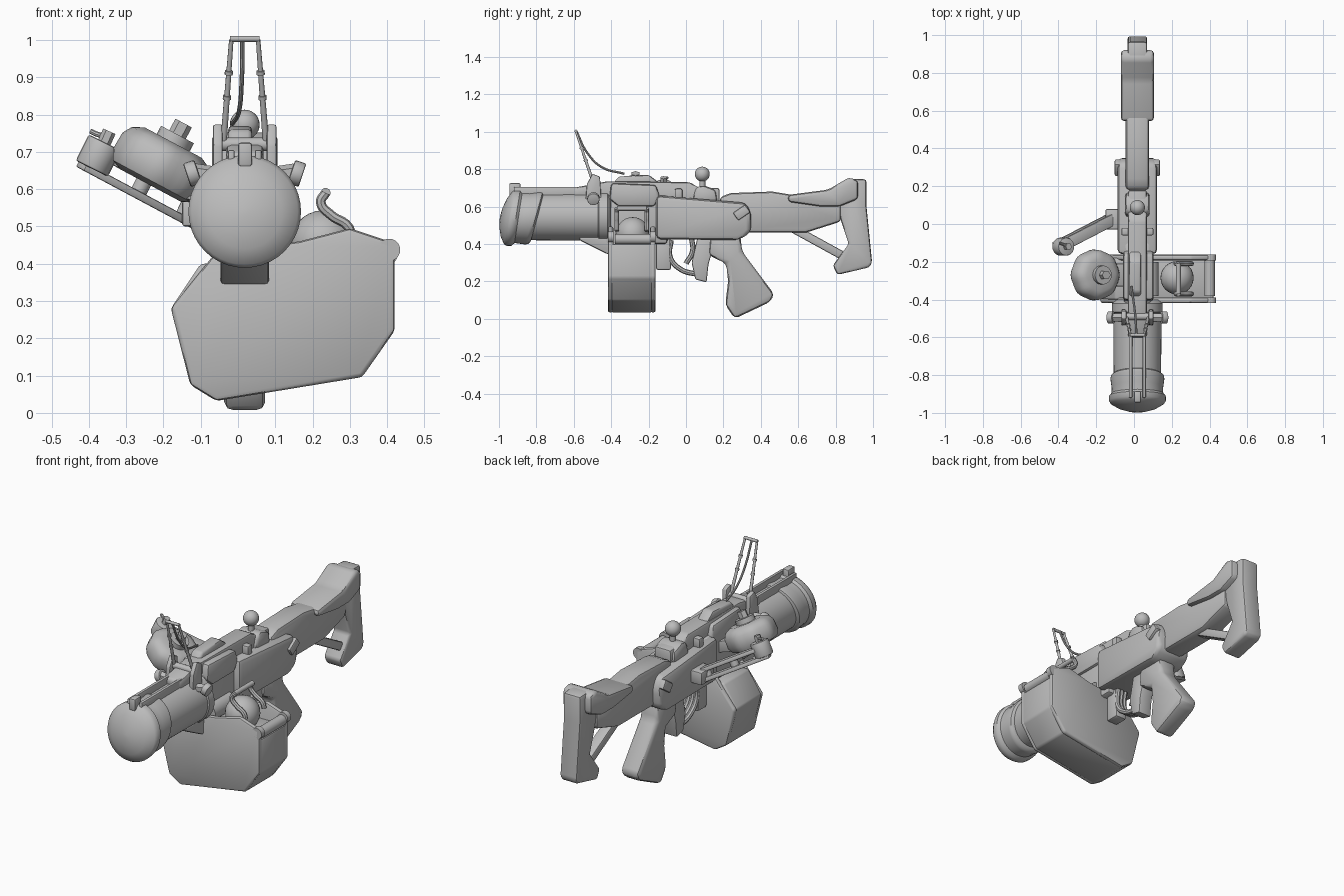
import bpy, bmesh, math
from mathutils import Vector, Matrix

cube = bpy.data.objects.get("Cube")
if cube:
    bpy.data.objects.remove(cube)

grey = bpy.data.materials.new("plain grey")
grey.use_nodes = True
GREY = (0.5, 0.5, 0.5, 1)
grey.diffuse_color = GREY
grey.node_tree.nodes["Principled BSDF"].inputs["Base Color"].default_value = GREY
CX = 0.018  # centre line of the main body


def finish(name, bm, bevel=0.0, segments=2):
    bmesh.ops.recalc_face_normals(bm, faces=bm.faces)
    if bevel:
        edges = [e for e in bm.edges if e.calc_face_angle(0) > 0.35]
        bmesh.ops.bevel(bm, geom=edges, offset=bevel, segments=segments,
                        profile=0.5, affect='EDGES', clamp_overlap=True)
    mesh = bpy.data.meshes.new(name)
    bm.to_mesh(mesh)
    bm.free()
    mesh.materials.append(grey)
    mesh.shade_smooth()
    mesh.set_sharp_from_angle(angle=math.radians(40))
    ob = bpy.data.objects.new(name, mesh)
    bpy.context.collection.objects.link(ob)
    return ob


def prism(name, axis, pts, lo, hi, bevel=0.012):
    """Extrude a profile: axis x takes (y, z), axis y takes (x, z), axis z takes (x, y)."""
    def place(p, d):
        return {'x': (d, p[0], p[1]), 'y': (p[0], d, p[1]), 'z': (p[0], p[1], d)}[axis]
    bm = bmesh.new()
    a = [bm.verts.new(place(p, lo)) for p in pts]
    b = [bm.verts.new(place(p, hi)) for p in pts]
    bm.faces.new(a)
    bm.faces.new(b[::-1])
    for i in range(len(pts)):
        j = (i + 1) % len(pts)
        bm.faces.new((a[i], a[j], b[j], b[i]))
    return finish(name, bm, bevel)


def box(name, x, y, z, bevel=0.008):
    return prism(name, 'z', [(x[0], y[0]), (x[1], y[0]), (x[1], y[1]), (x[0], y[1])], z[0], z[1], bevel)


def rod(name, p, q, r, sides=20, r2=None, bevel=0.0):
    p, q = Vector(p), Vector(q)
    turn = (q - p).to_track_quat('Z', 'Y').to_matrix().to_4x4()
    bm = bmesh.new()
    bmesh.ops.create_cone(bm, cap_ends=True, segments=sides, radius1=r, radius2=r2 or r,
                          depth=(q - p).length, matrix=Matrix.Translation((p + q) / 2) @ turn)
    return finish(name, bm, bevel)


def bar(name, p, q, width, height, bevel=0.005):
    """A rectangular bar from p to q, its width lying along y where it can."""
    p, q = Vector(p), Vector(q)
    along = (q - p).normalized()
    side = Vector((0, 1, 0)) if abs(along.y) < 0.8 else Vector((1, 0, 0))
    up = along.cross(side).normalized()
    side = up.cross(along)
    m = Matrix((along * (q - p).length, side * width, up * height)).transposed().to_4x4()
    bm = bmesh.new()
    bmesh.ops.create_cube(bm, size=1, matrix=Matrix.Translation((p + q) / 2) @ m)
    return finish(name, bm, bevel)


def ball(name, c, r, scale=(1, 1, 1)):
    bm = bmesh.new()
    bmesh.ops.create_uvsphere(bm, u_segments=24, v_segments=14, radius=r,
                              matrix=Matrix.Translation(c) @ Matrix.Diagonal((*scale, 1)))
    return finish(name, bm)


def lathe(name, origin, direction, profile, shear=0.0, sides=40, wobble=0.0):
    """Spin (distance, radius) pairs about a direction."""
    turn = Vector(direction).to_track_quat('Z', 'Y').to_matrix()
    bm = bmesh.new()
    rings = []
    for d, r in profile:
        ring = []
        for i in range(sides):
            a = math.tau * i / sides
            rr = r * (1 + wobble * math.cos(8 * a))
            v = Vector(origin) + turn @ Vector((rr * math.cos(a), rr * math.sin(a), d))
            v.y += shear * (v.z - origin[2])
            ring.append(bm.verts.new(v))
        rings.append(ring)
    for a, b in zip(rings, rings[1:]):
        for i in range(sides):
            j = (i + 1) % sides
            bm.faces.new((a[i], a[j], b[j], b[i]))
    bm.faces.new(rings[0])
    bm.faces.new(rings[-1])
    return finish(name, bm)


def tube(name, pts, r):
    curve = bpy.data.curves.new(name, 'CURVE')
    curve.dimensions = '3D'
    curve.bevel_depth, curve.bevel_resolution, curve.use_fill_caps = r, 2, True
    s = curve.splines.new('BEZIER')
    s.bezier_points.add(len(pts) - 1)
    for b, p in zip(s.bezier_points, pts):
        b.co = p
        b.handle_left_type = b.handle_right_type = 'AUTO'
    s.resolution_u = 6
    temp = bpy.data.objects.new(name + " path", curve)
    bpy.context.collection.objects.link(temp)
    bpy.context.view_layer.update()
    mesh = bpy.data.meshes.new_from_object(temp.evaluated_get(bpy.context.evaluated_depsgraph_get()))
    bpy.data.objects.remove(temp)
    bm = bmesh.new()
    bm.from_mesh(mesh)
    return finish(name, bm)


# Large front tube with a slanted fabric sleeve and domed cover
lathe("front_tube", (CX, 0, 0.545), (0, 1, 0),
      [(-0.85, 0.125), (-0.47, 0.128), (-0.465, 0.134), (-0.42, 0.134), (-0.4, 0.11)])
lathe("tube_sleeve", (CX, 0, 0.54), (0, 1, 0),
      [(-0.92, 0.138), (-0.87, 0.136), (-0.82, 0.143), (-0.805, 0.14), (-0.795, 0.126)], shear=0.28)
lathe("tube_cover", (CX, 0, 0.54), (0, 1, 0),
      [(-0.995, 0.01), (-0.99, 0.05), (-0.975, 0.1), (-0.95, 0.142), (-0.935, 0.151),
       (-0.91, 0.15), (-0.895, 0.136)], shear=0.16)
box("cover_clip", (0, 0.038), (-0.945, -0.885), (0.66, 0.725))
for side in (-1, 1):
    box("top_rail", (CX + side * 0.036 - 0.009, CX + side * 0.036 + 0.009), (-0.92, -0.42), (0.65, 0.705), 0.005)
prism("lower_bracket", 'x', [(-0.57, 0.42), (-0.42, 0.345), (-0.36, 0.345), (-0.36, 0.44), (-0.57, 0.44)], CX - 0.065, CX + 0.065)

# Receiver
prism("receiver", 'x', [(-0.16, 0.425), (0.28, 0.42), (0.345, 0.46), (0.35, 0.56), (0.32, 0.62), (-0.16, 0.66)],
      CX - 0.105, CX + 0.105, 0.025)
box("receiver_core", (CX - 0.07, CX + 0.07), (-0.43, -0.1), (0.4, 0.66), 0.015)
prism("upper_cover", 'x', [(-0.6, 0.65), (-0.6, 0.7), (-0.42, 0.735), (0.02, 0.73), (0.07, 0.7), (0.18, 0.7), (0.18, 0.6), (-0.42, 0.61)],
      CX - 0.05, CX + 0.05, 0.014)
prism("feed_cover", 'x', [(-0.41, 0.64), (-0.36, 0.6), (-0.17, 0.6), (-0.14, 0.65), (-0.16, 0.715), (-0.4, 0.725)],
      CX - 0.075, CX + 0.085, 0.015)
prism("feed_lid", 'x', [(-0.4, 0.71), (-0.36, 0.76), (-0.2, 0.77), (-0.14, 0.725)], CX - 0.045, CX + 0.02)
for side in (-1, 1):
    box("cover_latch", (CX + side * 0.06 - 0.025, CX + side * 0.06 + 0.025), (-0.06, -0.02), (0.64, 0.695))
    bar("rear_lug", (CX + side * 0.1, 0.265, 0.545), (CX + side * 0.1, 0.33, 0.59), 0.04, 0.05, 0.008)
prism("knob_base", 'x', [(0.03, 0.62), (0.05, 0.7), (0.09, 0.715), (0.16, 0.69), (0.17, 0.62)], CX - 0.065, CX + 0.065, 0.02)
rod("knob_stem", (CX, 0.087, 0.69), (CX, 0.087, 0.76), 0.016)
ball("knob", (CX, 0.087, 0.773), 0.04)

# Stock, cheek rest, butt and strut
prism("stock", 'x', [(0.18, 0.65), (0.24, 0.672), (0.46, 0.68), (0.83, 0.62), (0.83, 0.52), (0.64, 0.46), (0.3, 0.46), (0.18, 0.56)],
      CX - 0.062, CX + 0.062, 0.02)
prism("cheek_rest", 'x', [(0.545, 0.625), (0.545, 0.662), (0.76, 0.69), (0.87, 0.755), (0.92, 0.74), (0.92, 0.64), (0.82, 0.6), (0.72, 0.6)],
      CX - 0.088, CX + 0.088, 0.022)
prism("butt", 'x', [(0.81, 0.6), (0.86, 0.75), (0.965, 0.745), (0.965, 0.6), (0.995, 0.3), (0.98, 0.275),
                    (0.81, 0.235), (0.785, 0.285), (0.87, 0.4), (0.83, 0.52)], CX - 0.052, CX + 0.052, 0.014)
bar("stock_strut", (CX, 0.54, 0.5), (CX, 0.85, 0.33), 0.06, 0.045, 0.008)

# Grip and trigger group
prism("grip", 'x', [(0.13, 0.45), (0.12, 0.34), (0.215, 0.295), (0.225, 0.2), (0.21, 0.075), (0.26, 0), (0.45, 0.09),
                    (0.472, 0.13), (0.3, 0.36), (0.29, 0.45)], CX - 0.055, CX + 0.055, 0.025)
prism("guard_tab", 'x', [(0.06, 0.43), (0.03, 0.3), (0.05, 0.21), (0.11, 0.195), (0.12, 0.29), (0.16, 0.43)],
      CX - 0.04, CX + 0.04, 0.008)
for x in (CX - 0.022, CX, CX + 0.022):
    tube("trigger_guard", [(x, -0.08, 0.42), (x, -0.085, 0.33), (x, -0.03, 0.265), (x, 0.07, 0.235)], 0.014)
tube("trigger", [(CX, 0.03, 0.43), (CX, 0.035, 0.36), (CX, 0, 0.295)], 0.014)
box("guard_front", (CX - 0.035, CX + 0.035), (-0.16, -0.08), (0.26, 0.43), 0.012)

# Side magazine: solid body between two tall plates
plate = [(-0.18, 0.28), (-0.128, 0.075), (-0.058, 0.032), (0.333, 0.096), (0.42, 0.22), (0.42, 0.455),
         (0.3, 0.495), (0.165, 0.46), (-0.06, 0.43)]
prism("magazine_body", 'y', plate[:5] + [(0.42, 0.4), (-0.1, 0.4)], -0.4, -0.18, 0.01)
for y in (-0.418, -0.192):
    prism("magazine_plate", 'y', plate, y, y + 0.03, 0.012)
    rod("plate_pivot", (0.405, y, 0.437), (0.405, y + 0.03, 0.437), 0.03)
rod("magazine_end_bar", (0.4, -0.38, 0.425), (0.4, -0.19, 0.425), 0.028)
ball("magazine_ball", (0.228, -0.285, 0.455), 0.088)
rod("magazine_roller", (0.08, -0.38, 0.45), (0.08, -0.2, 0.45), 0.05)
for y in (-0.37, -0.21):
    tube("lid_hook", [(0.305, y, 0.47), (0.295, y, 0.5), (0.25, y, 0.53), (0.222, y, 0.565), (0.235, y, 0.59)], 0.013)
rod("lid_hook_bar", (0.235, -0.37, 0.59), (0.235, -0.21, 0.59), 0.013)

# Tilted round canister on the right side
axis = Vector((0.47, 0, 0.88))
base = Vector((-0.235, -0.27, 0.61))
lathe("canister", base, axis, [(0, 0.09), (0.012, 0.118), (0.04, 0.132), (0.09, 0.13), (0.115, 0.115), (0.13, 0.085), (0.128, 0.04)],
      wobble=0.02)
rod("canister_cap", base + axis * 0.12, base + axis * 0.155, 0.05)
rod("canister_nut", base + axis * 0.15, base + axis * 0.19, 0.025, 6)
bar("canister_mount", (-0.2, -0.27, 0.625), (0, -0.27, 0.56), 0.12, 0.06)

# Folding side arm made of two tiers of bars
for k, (dx, dz) in enumerate(((0, 0), (0.022, 0.045))):
    bar("arm_bar", (-0.42 + dx, -0.125, 0.665 + dz), (-0.12 + dx, 0.03, 0.505 + dz), 0.06, 0.022)
for t in (0.1, 0.5, 0.9):
    p = Vector((-0.42, -0.125, 0.665)).lerp(Vector((-0.12, 0.03, 0.505)), t)
    rod("arm_post", p, p + Vector((0.026, 0, 0.053)), 0.022)
rod("arm_end", (-0.392, -0.12, 0.655), (-0.357, -0.12, 0.725), 0.048, bevel=0.006)
rod("arm_end_pin", (-0.365, -0.12, 0.71), (-0.345, -0.12, 0.755), 0.018, 6)
tube("arm_hook", [(-0.345, -0.12, 0.745), (-0.37, -0.11, 0.745), (-0.395, -0.1, 0.755)], 0.007)
box("arm_hinge", (-0.15, -0.07), (-0.03, 0.08), (0.5, 0.57))

# Folding sight with its brackets, bolts and cord
for s in (-1, 1):
    foot, top = Vector((CX + s * 0.058, -0.49, 0.71)), Vector((CX + s * 0.036, -0.588, 1.0))
    rod("sight_leg", foot, top, 0.009, 10, 0.006)
    for t in (0.45, 0.68):
        rod("sight_leg_ring", foot.lerp(top, t), foot.lerp(top, t + 0.035), 0.011, 10)
    x = CX + s * 0.072
    prism("sight_bracket", 'x', [(-0.54, 0.6), (-0.45, 0.6), (-0.46, 0.76), (-0.5, 0.775), (-0.53, 0.72)], x - 0.013, x + 0.013, 0.006)
    rod("bracket_bolt", (CX + s * 0.07, -0.495, 0.635), (CX + s * 0.135, -0.495, 0.645), 0.024, 6)
    rod("bolt_washer", (CX + s * 0.125, -0.495, 0.647), (CX + s * 0.155, -0.495, 0.637), 0.033, bevel=0.005)
rod("sight_top_bar", (CX - 0.04, -0.588, 1.003), (CX + 0.04, -0.588, 1.003), 0.008, 10)
rod("sight_pivot", (CX - 0.08, -0.49, 0.72), (CX + 0.08, -0.49, 0.72), 0.018)
tube("sight_cord", [(0.012, -0.585, 1), (0.01, -0.53, 0.89), (0.003, -0.45, 0.81), (-0.015, -0.33, 0.775)], 0.006)
